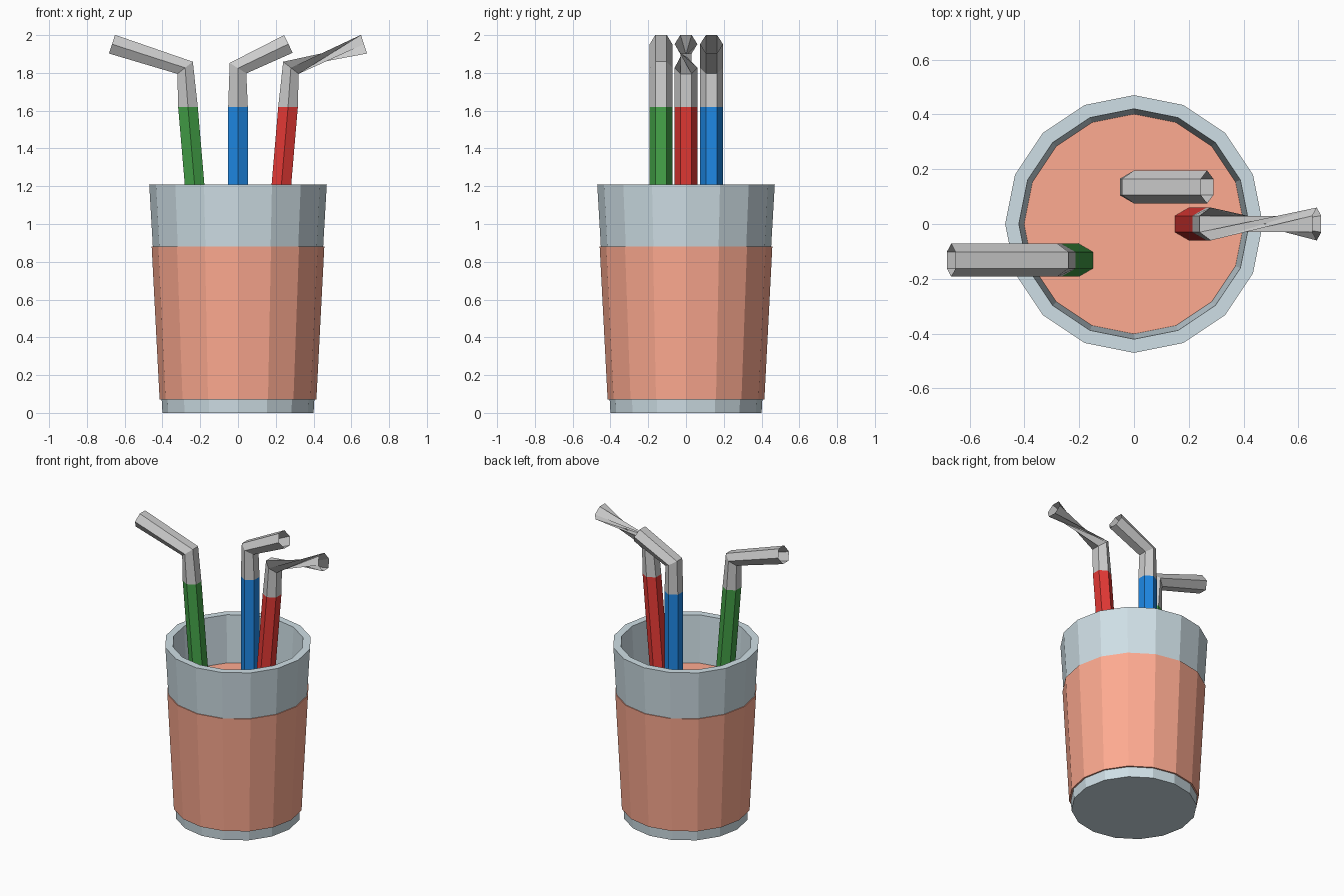
import bpy, bmesh
from math import sin, cos, pi
from mathutils import Vector

if "Cube" in bpy.data.objects:
    bpy.data.objects.remove(bpy.data.objects["Cube"])


def material(name, hex_code):
    srgb = [int(hex_code[i:i + 2], 16) / 255 for i in (0, 2, 4)]
    lin = [c / 12.92 if c <= 0.04045 else ((c + 0.055) / 1.055) ** 2.4 for c in srgb]
    mat = bpy.data.materials.new(name)
    mat.diffuse_color = (*lin, 1)
    mat.use_nodes = True
    mat.node_tree.nodes["Principled BSDF"].inputs["Base Color"].default_value = mat.diffuse_color
    return mat


def finish(bm, name, mats):
    bmesh.ops.recalc_face_normals(bm, faces=bm.faces)
    mesh = bpy.data.meshes.new(name)
    bm.to_mesh(mesh)
    bm.free()
    for m in mats:
        mesh.materials.append(m)
    obj = bpy.data.objects.new(name, mesh)
    bpy.context.collection.objects.link(obj)
    return obj


def bridge(bm, a, b, mat_index=0):
    n = len(a)
    for i in range(n):
        f = bm.faces.new((a[i], a[(i + 1) % n], b[(i + 1) % n], b[i]))
        f.material_index = mat_index


def lathe(name, profile, mat, sides=16):
    """Revolve (radius, z) points and cap both ends."""
    bm = bmesh.new()
    rings = [[bm.verts.new((r * cos(2 * pi * i / sides), r * sin(2 * pi * i / sides), z))
              for i in range(sides)] for r, z in profile]
    for a, b in zip(rings, rings[1:]):
        bridge(bm, a, b)
    bm.faces.new(rings[0])
    bm.faces.new(rings[-1])
    return finish(bm, name, [mat])


def straw(name, path, y, mat, tip_mat, twist=0, r=0.06):
    """Open hexagonal tube along (x, z) points; the last span can be twisted."""
    pts = [Vector((x, y, z)) for x, z in path]
    dirs = [(b - a).normalized() for a, b in zip(pts, pts[1:])]
    # tilt of each ring: level at the ends of the stem, mitred at the bend
    normals = [Vector((0, 0, 1)), Vector((0, 0, 1)),
               (dirs[1] + dirs[2]).normalized(), dirs[2]]
    bm = bmesh.new()
    rings = []
    for p, n in zip(pts, normals):
        across = Vector((0, 1, 0))
        side = across.cross(n)
        rings.append([bm.verts.new(p + r * (across * cos(i * pi / 3) + side * sin(i * pi / 3)))
                      for i in range(6)])
    rings[-1] = rings[-1][twist:] + rings[-1][:twist]
    for k in range(3):
        bridge(bm, rings[k], rings[k + 1], 0 if k == 0 else 1)
    return finish(bm, name, [mat, tip_mat])


glass = material("pale_glass", "CFDFE6")
juice = material("peach", "FFAB91")
grey = material("straw_grey", "BDBDBD")

# Tapered tumbler with a wall and an inner floor
lathe("cup", [(0.40, 0), (0.47, 1.21), (0.42, 1.21), (0.355, 0.08)], glass)

# Drink, slightly proud of the cup wall
lathe("drink", [(0.415, 0.07), (0.457, 0.88)], juice)

# Three bent straws
lean = [(0.135, 0.1), (0.265, 1.62), (0.28, 1.827), (0.667, 1.952)]
straw("green_straw", [(-x, z) for x, z in lean], -0.132, material("green", "43A047"), grey)
straw("red_straw", lean, 0, material("red", "E53935"), grey, twist=3)
straw("blue_straw", [(0, 0.1), (0, 1.62), (0, 1.825), (0.267, 1.953)], 0.135,
      material("blue", "1E88E5"), grey)
